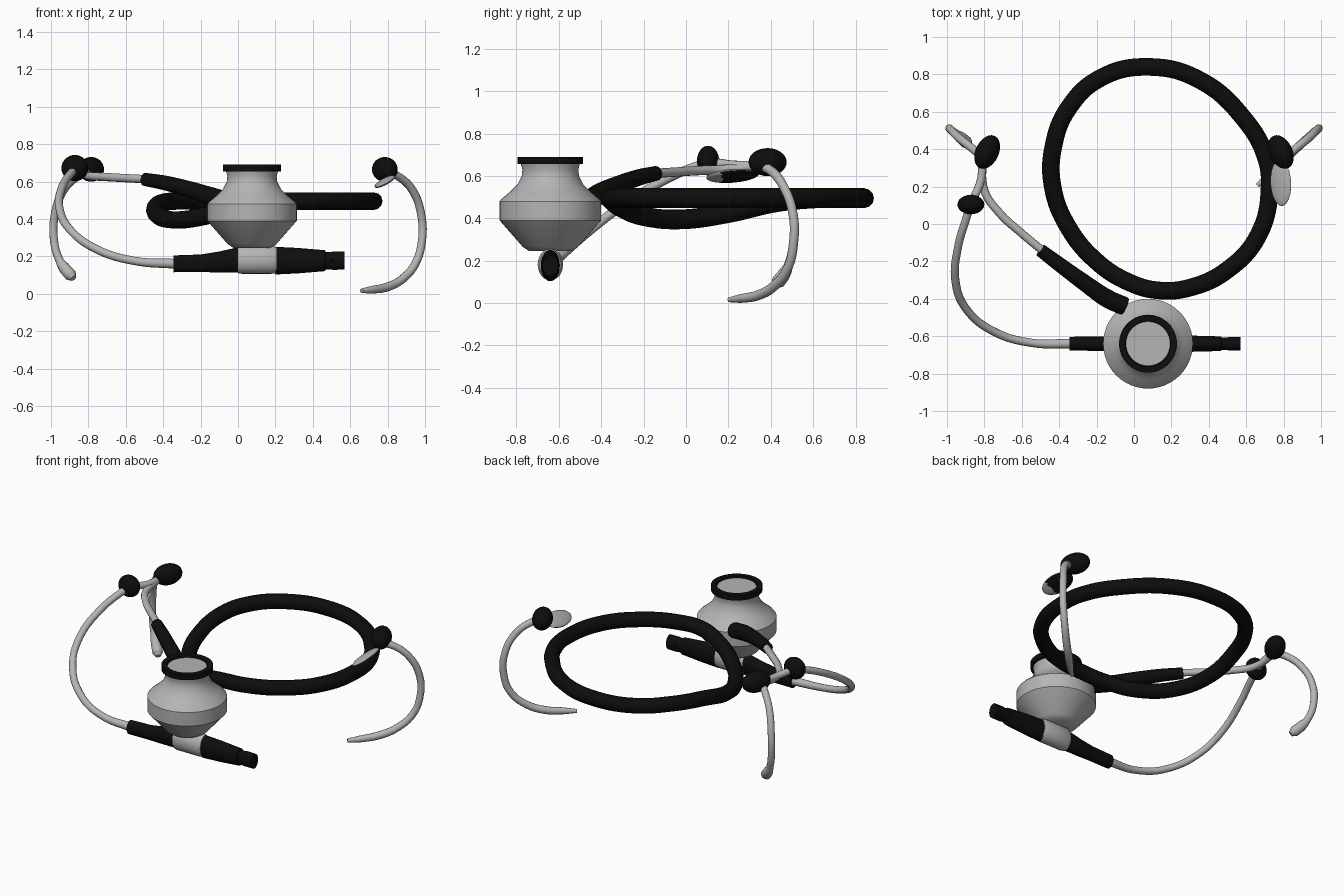
import bpy, bmesh, math
from mathutils import Matrix, Vector

if "Cube" in bpy.data.objects:
    bpy.data.objects.remove(bpy.data.objects["Cube"])


def material(name, c):
    m = bpy.data.materials.new(name)
    m.diffuse_color = (*c, 1)
    m.use_nodes = True
    m.node_tree.nodes["Principled BSDF"].inputs["Base Color"].default_value = m.diffuse_color
    return m


BLACK = material("black rubber", (0.004, 0.004, 0.004))
GREY = material("grey metal", (0.46, 0.46, 0.46))


def tube(name, pts, radius, mat, cyclic=False):
    """Round tube through points (x, y, z[, radius factor])."""
    cu = bpy.data.curves.new(name, 'CURVE')
    cu.dimensions = '3D'
    cu.bevel_depth = radius
    cu.bevel_resolution = 4
    cu.resolution_u = 8
    cu.use_fill_caps = True
    sp = cu.splines.new('BEZIER')
    sp.bezier_points.add(len(pts) - 1)
    for b, p in zip(sp.bezier_points, pts):
        b.co = p[:3]
        b.radius = p[3] if len(p) > 3 else 1
        b.handle_left_type = b.handle_right_type = 'AUTO'
    sp.use_cyclic_u = cyclic
    cu.materials.append(mat)
    ob = bpy.data.objects.new(name, cu)
    bpy.context.collection.objects.link(ob)
    bpy.ops.object.select_all(action='DESELECT')
    bpy.context.view_layer.objects.active = ob
    ob.select_set(True)
    bpy.ops.object.convert(target='MESH')
    bpy.ops.object.shade_smooth_by_angle(angle=math.radians(40))
    return bpy.context.object


def finish(name, bm, mats, angle=35):
    bmesh.ops.recalc_face_normals(bm, faces=bm.faces)
    me = bpy.data.meshes.new(name)
    bm.to_mesh(me)
    bm.free()
    for m in mats:
        me.materials.append(m)
    ob = bpy.data.objects.new(name, me)
    bpy.context.collection.objects.link(ob)
    bpy.ops.object.select_all(action='DESELECT')
    bpy.context.view_layer.objects.active = ob
    ob.select_set(True)
    bpy.ops.object.shade_smooth_by_angle(angle=math.radians(angle))
    return ob


def loft(name, rings, mat):
    """Skin a list of vertex rings and cap both ends."""
    bm = bmesh.new()
    vr = [[bm.verts.new(p) for p in r] for r in rings]
    n = len(vr[0])
    for a, b in zip(vr, vr[1:]):
        for i in range(n):
            j = (i + 1) % n
            bm.faces.new((a[i], a[j], b[j], b[i]))
    bm.faces.new(vr[0])
    bm.faces.new(vr[-1])
    return finish(name, bm, [mat])


def circle(n):
    return [(math.cos(2 * math.pi * i / n), math.sin(2 * math.pi * i / n)) for i in range(n)]


def lathe(name, profile, mat):
    return loft(name, [[(CX + r * c, CY + r * s, z) for c, s in circle(48)]
                       for r, z in profile], mat)


def stem(name, sections, mat):
    """Oval stem along x: sections (x, centre z, half width, half height)."""
    return loft(name, [[(x, CY + w * c, z + h * s) for c, s in circle(24)]
                       for x, z, w, h in sections], mat)


def ball(name, centre, radii, turn, mats):
    bm = bmesh.new()
    bmesh.ops.create_uvsphere(bm, u_segments=24, v_segments=16, radius=1)
    bm.transform(Matrix.Translation(centre) @ turn @ Matrix.Diagonal((*radii, 1)))
    return finish(name, bm, mats)


# Chestpiece: bell body, black rim and diaphragm
CX, CY = 0.075, -0.64
lathe("chestpiece_body", [(0.10, 0.245), (0.13, 0.265), (0.235, 0.385), (0.24, 0.39),
                          (0.24, 0.48), (0.232, 0.49), (0.19, 0.525), (0.155, 0.56),
                          (0.135, 0.60), (0.132, 0.63), (0.14, 0.66), (0.135, 0.668)], GREY)
lathe("chestpiece_rim", [(0.12, 0.655), (0.155, 0.655), (0.155, 0.69), (0.122, 0.69),
                         (0.118, 0.672)], BLACK)
lathe("diaphragm", [(0.12, 0.67), (0.118, 0.678)], GREY)

# Stem under the chestpiece
stem("stem_block", [(0.0, 0.18, 0.05, 0.07), (0.02, 0.182, 0.06, 0.075),
                    (0.18, 0.182, 0.06, 0.075), (0.205, 0.18, 0.05, 0.07)], GREY)
stem("left_sleeve", [(-0.345, 0.16, 0.037, 0.045), (-0.2, 0.163, 0.038, 0.047),
                     (-0.1, 0.17, 0.041, 0.056), (0.005, 0.182, 0.045, 0.068)], BLACK)
stem("right_sleeve", [(0.2, 0.177, 0.045, 0.074), (0.32, 0.177, 0.043, 0.068),
                      (0.465, 0.177, 0.039, 0.056), (0.468, 0.177, 0.033, 0.047),
                      (0.50, 0.177, 0.033, 0.047), (0.505, 0.177, 0.037, 0.049),
                      (0.57, 0.177, 0.037, 0.048)], BLACK)

# Coiled rubber tube, dipping on the left
tube("coiled_tube", [(0.08, 0.84, 0.495), (0.36, 0.765, 0.495), (0.59, 0.56, 0.495),
                     (0.70, 0.37, 0.495), (0.725, 0.2, 0.495), (0.665, -0.06, 0.495),
                     (0.5, -0.245, 0.495), (0.3, -0.34, 0.495), (0.13, -0.355, 0.49),
                     (-0.03, -0.31, 0.455), (-0.2, -0.2, 0.41), (-0.35, -0.02, 0.395),
                     (-0.435, 0.2, 0.425), (-0.43, 0.42, 0.475), (-0.35, 0.62, 0.495),
                     (-0.18, 0.78, 0.495)], 0.047, BLACK, True)
tube("yoke_tube", [(-0.5, -0.14, 0.612, 0.75), (-0.38, -0.23, 0.59, 0.85),
                   (-0.25, -0.325, 0.555, 0.95), (-0.14, -0.40, 0.52, 1.05),
                   (-0.05, -0.44, 0.495, 1.05)], 0.047, BLACK)

# Metal binaural tubes on the left
tube("yoke_metal_tube", [(-0.48, -0.15, 0.612), (-0.6, -0.05, 0.618), (-0.72, 0.06, 0.625),
                         (-0.80, 0.18, 0.63), (-0.81, 0.36, 0.65)], 0.022, GREY)
tube("long_metal_tube", [(-0.33, -0.64, 0.16, 1.2), (-0.55, -0.635, 0.175), (-0.75, -0.575, 0.235),
                         (-0.9, -0.45, 0.345), (-0.955, -0.3, 0.46), (-0.94, -0.12, 0.57),
                         (-0.9, 0.02, 0.635), (-0.87, 0.11, 0.66), (-0.82, 0.23, 0.65),
                         (-0.81, 0.34, 0.65)], 0.022, GREY)
ball("tube_collar", (-0.872, 0.104, 0.672), (0.072, 0.052, 0.07), Matrix(), [BLACK])

# Ear hooks and knobs, mirrored; the left hook is shorter with a rounded tip
HOOK = [(0.79, 0.34, 0.65), (0.86, 0.40, 0.625), (0.935, 0.46, 0.55), (0.98, 0.505, 0.42),
        (0.983, 0.507, 0.28), (0.95, 0.48, 0.165)]
for side, label in ((-1, "left"), (1, "right")):
    if side > 0:
        end = [(0.88, 0.415, 0.08, 1.05), (0.80, 0.34, 0.037, 1.1), (0.72, 0.26, 0.022, 0.95),
               (0.66, 0.205, 0.016, 0.55)]
    else:
        end = [(0.93, 0.465, 0.14, 1.4), (0.895, 0.435, 0.10, 1.5), (0.88, 0.42, 0.083, 0.8)]
    path = [(side * p[0], *p[1:]) for p in (HOOK if side > 0 else HOOK[:-1] + [(0.955, 0.484, 0.18)]) + end]
    tube(label + "_ear_hook", path, 0.022, GREY)
    ball(label + "_knob", (side * 0.785, 0.385, 0.665), (0.062, 0.095, 0.066),
         Matrix.Rotation(side * math.radians(-25) * -1, 4, 'Z'), [BLACK])

# Loose ear tip blade by the right knob, dark underneath
blade = ball("ear_tip_blade", (0.785, 0.22, 0.60), (0.062, 0.125, 0.016),
             Matrix.Rotation(math.radians(-28), 4, 'Y') @ Matrix.Rotation(math.radians(5), 4, 'X'),
             [GREY, BLACK])
for f in blade.data.polygons:
    if f.normal.z < 0 and f.center.y > 0.17:
        f.material_index = 1
